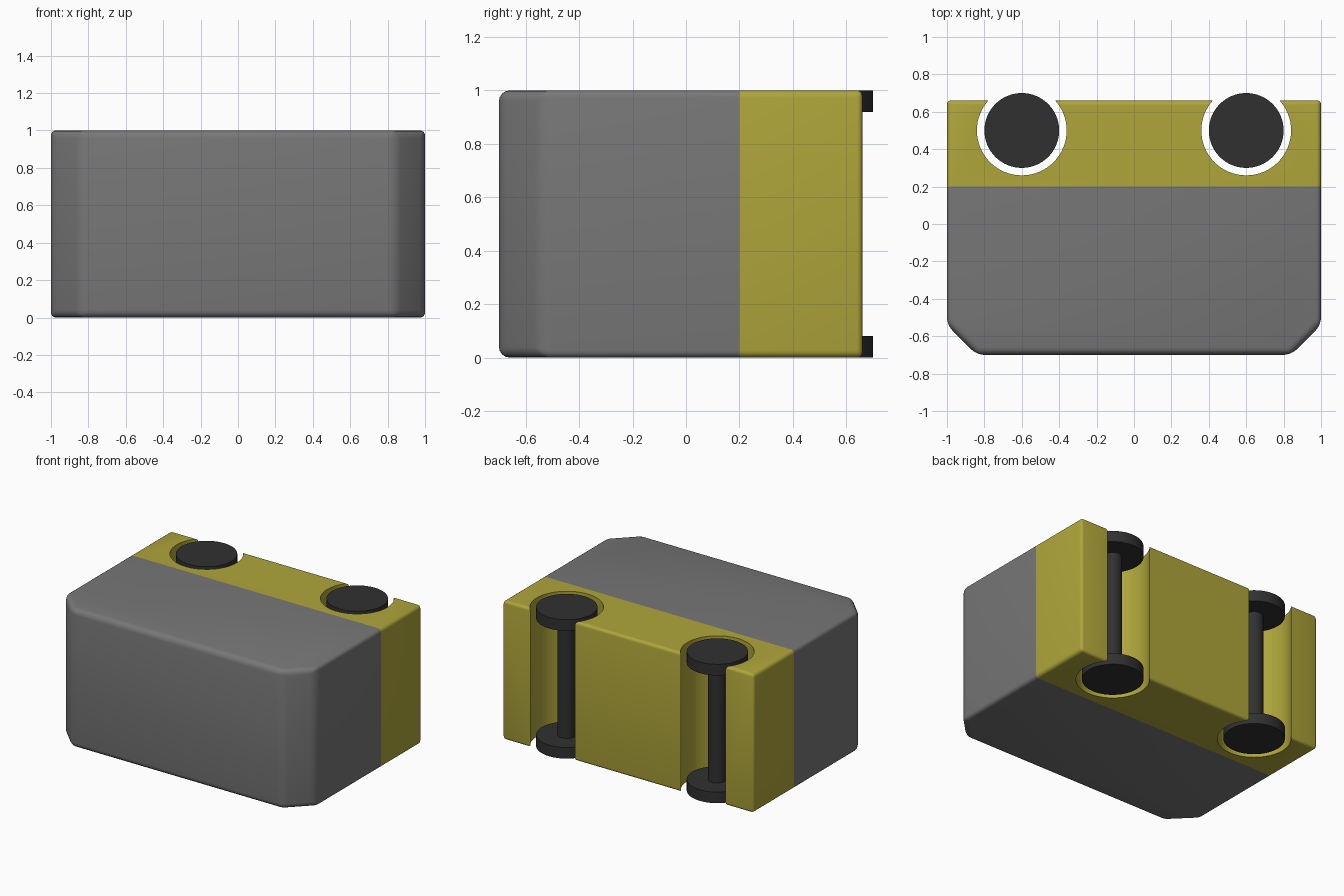
import bpy, bmesh, math

if "Cube" in bpy.data.objects:
    bpy.data.objects.remove(bpy.data.objects["Cube"])


def material(name, rgb):
    m = bpy.data.materials.new(name)
    m.diffuse_color = (*rgb, 1)
    m.use_nodes = True
    m.node_tree.nodes["Principled BSDF"].inputs["Base Color"].default_value = m.diffuse_color
    return m


grey = material("grey", (0.185, 0.185, 0.185))
yellow = material("olive_yellow", (0.43, 0.38, 0.043))
black = material("near_black", (0.03, 0.03, 0.03))


def activate(ob):
    bpy.ops.object.select_all(action='DESELECT')
    ob.select_set(True)
    bpy.context.view_layer.objects.active = ob


def cylinder(name, x, y, z0, z1, r, mat=None):
    bpy.ops.mesh.primitive_cylinder_add(vertices=64, radius=r, depth=z1 - z0,
                                        location=(x, y, (z0 + z1) / 2))
    ob = bpy.context.object
    ob.name = name
    if mat:
        ob.data.materials.append(mat)
        bpy.ops.object.shade_smooth_by_angle(angle=math.radians(30))
    return ob


# Block: plan outline with cut front corners, extruded upwards
outline = [(-1, 0.66), (-1, -0.54), (-0.84, -0.70), (0.84, -0.70), (1, -0.54), (1, 0.66)]
bm = bmesh.new()
face = bm.faces.new([bm.verts.new((x, y, 0)) for x, y in outline])
top = bmesh.ops.extrude_face_region(bm, geom=[face])["geom"]
bmesh.ops.translate(bm, vec=(0, 0, 1), verts=[v for v in top if isinstance(v, bmesh.types.BMVert)])
bmesh.ops.recalc_face_normals(bm, faces=bm.faces)

# Rounder edges at the front, tighter ones at the sides and back
weight = bm.edges.layers.float.new("bevel_weight_edge")
for e in bm.edges:
    ys = [v.co.y for v in e.verts]
    e[weight] = 1.0 if max(ys) < -0.5 else 0.5 if min(ys) > 0.5 else 0.65
mesh = bpy.data.meshes.new("block")
bm.to_mesh(mesh)
bm.free()
block = bpy.data.objects.new("block", mesh)
bpy.context.collection.objects.link(block)
mesh.materials.append(grey)
mesh.materials.append(yellow)
activate(block)
bev = block.modifiers.new("rounding", 'BEVEL')
bev.limit_method = 'WEIGHT'
bev.width = 0.04
bev.segments = 4
bpy.ops.object.modifier_apply(modifier="rounding")

# Split line between the grey front and the yellow back
bm = bmesh.new()
bm.from_mesh(mesh)
bmesh.ops.bisect_plane(bm, geom=bm.verts[:] + bm.edges[:] + bm.faces[:],
                       plane_co=(0, 0.2, 0), plane_no=(0, 1, 0))
bm.to_mesh(mesh)
bm.free()

# Round grooves that open through the back
for x in (-0.6, 0.6):
    cutter = cylinder("groove_cutter", x, 0.5, -0.2, 1.2, 0.24)
    cutter.hide_render = True
    activate(block)
    cut = block.modifiers.new("groove", 'BOOLEAN')
    cut.operation = 'DIFFERENCE'
    cut.solver = 'EXACT'
    cut.object = cutter
    bpy.ops.object.modifier_apply(modifier="groove")
    bpy.data.objects.remove(cutter, do_unlink=True)
for p in block.data.polygons:
    p.material_index = 1 if p.center.y > 0.2 else 0
activate(block)
bpy.ops.object.shade_smooth_by_angle(angle=math.radians(30))

# Spools: a thin rod with a disc at each end, standing in each groove
for side, x in (("left", -0.6), ("right", 0.6)):
    cylinder(side + "_rod", x, 0.5, 0.04, 0.96, 0.06, black)
    cylinder(side + "_bottom_disc", x, 0.5, 0, 0.08, 0.2, black)
    cylinder(side + "_top_disc", x, 0.5, 0.92, 1, 0.2, black)
